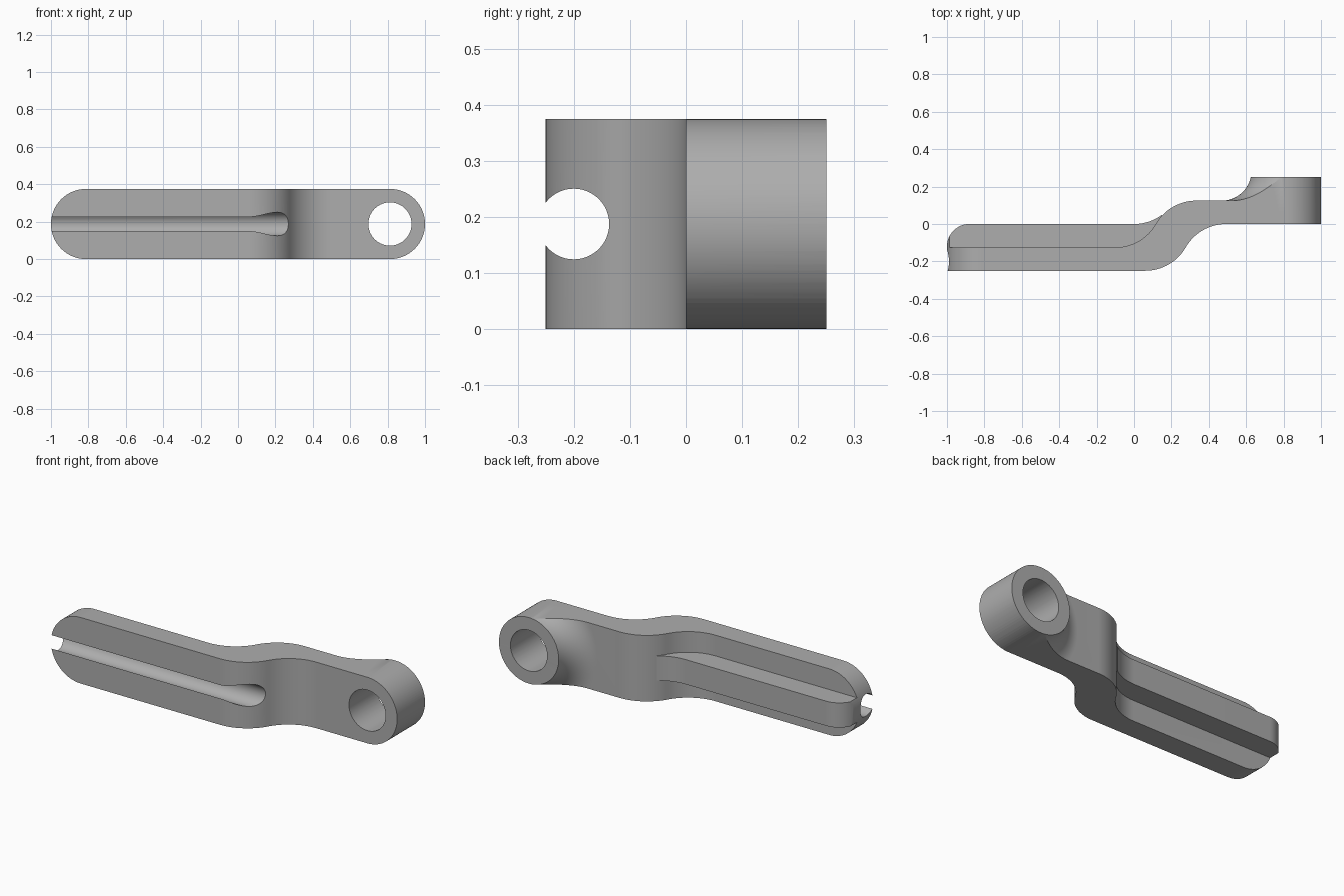
import bpy, bmesh, math
from mathutils import Matrix, Vector

cube = bpy.data.objects.get("Cube")
if cube:
    bpy.data.objects.remove(cube, do_unlink=True)

HEIGHT = 0.375
MID = HEIGHT / 2
EYE_X = 1 - MID

steel = bpy.data.materials.new("mid grey")
steel.use_nodes = True
grey = (0.42, 0.42, 0.42, 1)
steel.diffuse_color = grey
steel.node_tree.nodes["Principled BSDF"].inputs["Base Color"].default_value = grey


def arc(cx, cy, r, start, end, n=20):
    """Points along an arc, angles in degrees."""
    angles = [math.radians(start + (end - start) * i / n) for i in range(n + 1)]
    return [(cx + r * math.cos(a), cy + r * math.sin(a)) for a in angles]


def finish(bm, name):
    bmesh.ops.recalc_face_normals(bm, faces=bm.faces)
    mesh = bpy.data.meshes.new(name)
    bm.to_mesh(mesh)
    bm.free()
    obj = bpy.data.objects.new(name, mesh)
    bpy.context.collection.objects.link(obj)
    mesh.materials.append(steel)
    return obj


def prism(name, points, low, high, axis="z"):
    """Extrude an outline along z, or an x-z outline along y."""
    bm = bmesh.new()
    place = (lambda p: (p[0], p[1], low)) if axis == "z" else (lambda p: (p[0], low, p[1]))
    face = bm.faces.new([bm.verts.new(place(p)) for p in points])
    out = bmesh.ops.extrude_face_region(bm, geom=[face])
    shift = Vector((0, 0, high - low)) if axis == "z" else Vector((0, high - low, 0))
    bmesh.ops.translate(bm, vec=shift, verts=[v for v in out["geom"] if isinstance(v, bmesh.types.BMVert)])
    return finish(bm, name)


def combine(target, other, operation):
    """Apply a boolean and discard the helper."""
    mod = target.modifiers.new(operation, "BOOLEAN")
    mod.operation, mod.object, mod.solver = operation, other, "EXACT"
    bpy.context.view_layer.objects.active = target
    bpy.ops.object.modifier_apply(modifier=mod.name)
    bpy.data.objects.remove(other, do_unlink=True)


# Bent flat arm, drawn as a plan outline
front = arc(0.06, 0, 0.25, -90, -30) + arc(0.493, -0.25, 0.25, 150, 90)[1:]
back = arc(0.333, -0.125, 0.25, 90, 150) + arc(-0.1, 0.125, 0.25, -30, -90)[1:]
outline = [(-1.1, -0.25)] + front + [(1.1, 0), (1.1, 0.125)] + back + [(-1.1, -0.125)]
arm = prism("lever_arm", outline, 0, HEIGHT)

# Stiffening rib behind the straight half, blending into the bend
rib_outline = (arc(-0.88, -0.12, 0.12, 180, 90) + arc(0, 0.25, 0.25, -90, -53)
               + [(0.15, -0.05), (0, -0.19), (-1, -0.19)])
rib = prism("back_rib", rib_outline, MID - 0.07, MID + 0.07)
combine(arm, rib, "UNION")

# Eye boss with a flared foot, turned about the pivot axis
flare = arc(EYE_X - 0.47, 0.283, 0.158, -90, -168, 16)
profile = [(0, 0.06), (EYE_X - 0.47, 0.06)] + flare + [(MID, 0.25), (0, 0.25)]
bm = bmesh.new()
verts = [bm.verts.new((r, y, 0)) for r, y in profile]
edges = [bm.edges.new(pair) for pair in zip(verts, verts[1:])]
bmesh.ops.spin(bm, geom=verts + edges, cent=(0, 0, 0), axis=(0, 1, 0),
               angle=math.tau, steps=96, use_duplicate=False)
bmesh.ops.remove_doubles(bm, verts=bm.verts, dist=0.0005)
bmesh.ops.translate(bm, vec=(EYE_X, 0, MID), verts=bm.verts)
combine(arm, finish(bm, "eye_boss"), "UNION")

# Round both ends
stadium = arc(EYE_X, MID, MID, -90, 90, 48) + arc(-EYE_X, MID, MID, 90, 270, 48)
combine(arm, prism("end_rounder", stadium, -0.5, 0.5, "y"), "INTERSECT")

# Pivot hole
hole = arc(EYE_X, MID, 0.1155, 0, 360, 64)[:-1]
combine(arm, prism("pivot_hole", hole, -0.5, 0.5, "y"), "DIFFERENCE")

# Round-bottomed groove along the front, running out at the bend
bm = bmesh.new()
bmesh.ops.create_cone(bm, cap_ends=True, segments=48, radius1=0.063, radius2=0.063, depth=1.7,
                      matrix=Matrix.Translation((-0.4, -0.2, MID)) @ Matrix.Rotation(math.pi / 2, 4, "Y"))
combine(arm, finish(bm, "groove_cutter"), "DIFFERENCE")

# Smooth curved walls, keep edges crisp
bpy.ops.object.select_all(action="DESELECT")
arm.select_set(True)
bpy.context.view_layer.objects.active = arm
bpy.ops.object.shade_smooth_by_angle(angle=math.radians(25))
